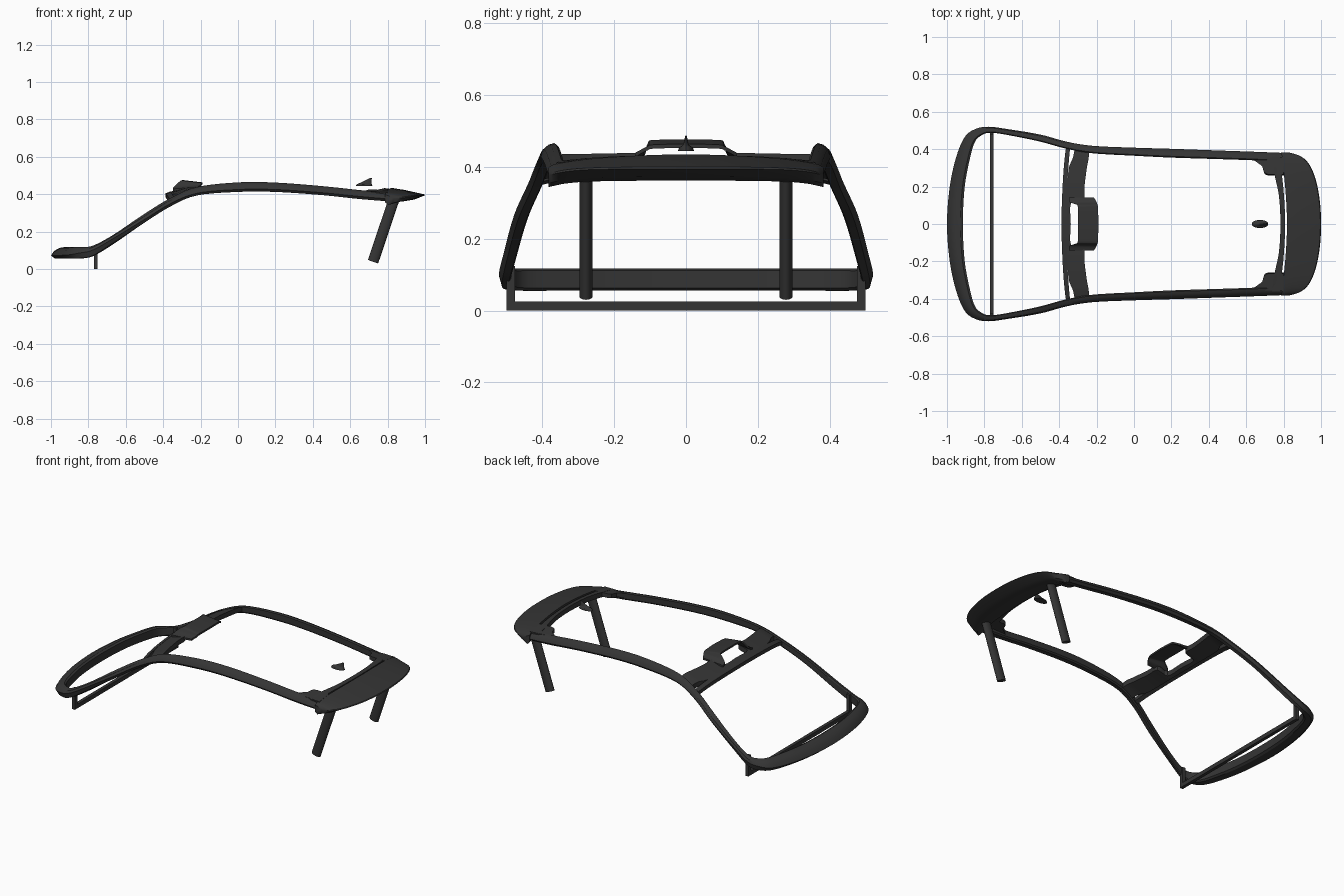
import bpy, bmesh, math
from mathutils import Vector

if "Cube" in bpy.data.objects:
    bpy.data.objects.remove(bpy.data.objects["Cube"])


def make(name, bm):
    bmesh.ops.recalc_face_normals(bm, faces=bm.faces)
    me = bpy.data.meshes.new(name)
    bm.to_mesh(me)
    bm.free()
    ob = bpy.data.objects.new(name, me)
    bpy.context.collection.objects.link(ob)
    bpy.ops.object.select_all(action='DESELECT')
    ob.select_set(True)
    bpy.context.view_layer.objects.active = ob
    bpy.ops.object.shade_smooth_by_angle(angle=math.radians(32))
    return ob


def curve_fit(secs, n):
    # Catmull-Rom interpolation between cross-sections
    out = []
    last = len(secs) - 1
    for i in range(last):
        a, b, c, d = (secs[max(0, min(last, i + k))] for k in (-1, 0, 1, 2))
        for s in range(n):
            t = s / n
            out.append([(q * 2 + (r - p) * t + (p * 2 - q * 5 + r * 4 - w) * t * t
                         + (q * 3 - p - r * 3 + w) * t ** 3) * 0.5
                        for p, q, r, w in zip(a, b, c, d)])
    return out + [secs[-1]]


def loft(name, secs, n=4, mirror=False):
    # Skin a row of cross-sections; mirror extends it across y = 0
    secs = [[Vector(p) for p in s] for s in secs]
    if mirror:
        flip = [[Vector((p.x, -p.y, p.z)) for p in s] for s in secs[:0:-1]]
        secs = flip + secs
    if n > 1:
        secs = curve_fit(secs, n)
    bm = bmesh.new()
    rings = [[bm.verts.new(p) for p in s] for s in secs]
    m = len(rings[0])
    for r, s in zip(rings, rings[1:]):
        for i in range(m):
            j = (i + 1) % m
            bm.faces.new((r[i], r[j], s[j], s[i]))
    bm.faces.new(rings[0])
    bm.faces.new(rings[-1])
    return make(name, bm)


def strip(name, rows, t, n=4):
    # Crosswise plate; rows: y, front x, front z, back x, back z
    return loft(name, [[(xf, y, zf), (xb, y, zb), (xb, y, zb - t), (xf, y, zf - t)]
                       for y, xf, zf, xb, zb in rows], n, True)


def box(name, centre, size):
    bm = bmesh.new()
    bmesh.ops.create_cube(bm, size=1)
    for v in bm.verts:
        v.co = Vector(centre) + Vector(a * b for a, b in zip(v.co, size))
    return make(name, bm)


# Cowl, windscreen pillars and roof rails as one swept frame
# outer x, outer y, inner x, inner y, edge z, top z, bottom z
frame = [
    (-1.0, 0, -.915, 0, .072, .117, .055),
    (-.985, .2, -.905, .2, .072, .117, .055),
    (-.95, .36, -.875, .36, .073, .117, .055),
    (-.905, .465, -.85, .44, .076, .117, .055),
    (-.85, .507, -.815, .474, .085, .117, .058),
    (-.78, .52, -.765, .488, .10, .128, .072),
    (-.68, .508, -.66, .473, .155, .185, .135),
    (-.5, .478, -.5, .44, .265, .295, .248),
    (-.36, .44, -.36, .402, .35, .38, .335),
    (-.22, .418, -.22, .378, .405, .438, .393),
    (0, .408, 0, .365, .425, .463, .412),
    (.2, .402, .2, .355, .425, .462, .412),
    (.45, .393, .45, .347, .408, .443, .395),
    (.65, .386, .65, .34, .388, .422, .374),
    (.80, .38, .80, .33, .375, .408, .362),
]
secs = []
for ox, oy, ix, iy, ze, zt, zb in frame:
    def at(f, z):
        return (ox + (ix - ox) * f, oy + (iy - oy) * f, z)
    secs.append([at(0, ze), at(.2, ze + (zt - ze) * .55), at(.55, zt - .004), at(.85, zt),
                 at(1, zt - .006), at(1, zb + .008), at(.85, zb), at(.25, zb)])
loft("roof_frame", secs, 5, True)

# Windscreen header: thin front strip and wide panel with a centre notch
strip("windscreen_header_strip", [
    (0, -.388, .405, -.362, .414), (.2, -.382, .398, -.357, .408),
    (.34, -.372, .384, -.348, .394), (.42, -.362, .366, -.34, .374)], .022)
strip("front_header", [
    (0, -.364, .412, -.338, .42), (.112, -.361, .41, -.336, .42),
    (.122, -.361, .41, -.27, .437), (.2, -.358, .406, -.265, .437),
    (.3, -.348, .40, -.252, .435), (.35, -.328, .402, -.243, .434),
    (.395, -.318, .395, -.238, .425)], .03)

# Raised hoop over the header
strip("header_hoop", [
    (0, -.30, .476, -.19, .463), (.09, -.30, .474, -.193, .461),
    (.105, -.312, .468, -.196, .457), (.118, -.345, .437, -.2, .451),
    (.142, -.348, .428, -.215, .438)], .011, 3)

# Rear header and corner gussets
strip("rear_header", [
    (0, .783, .432, .808, .43), (.15, .775, .43, .802, .427),
    (.27, .75, .424, .79, .42), (.36, .738, .412, .78, .408)], .03)
for s, side in ((-1, "right"), (1, "left")):
    bm = bmesh.new()
    pts = [(.62, .35), (.65, .335), (.685, .31), (.695, .275), (.715, .265),
           (.80, .265), (.80, .36)]
    face = bm.faces.new([bm.verts.new((x, s * y, .428 - (y - .26) * .12 - (x - .62) * .03))
                         for x, y in pts])
    new = bmesh.ops.extrude_face_region(bm, geom=[face])["geom"]
    bmesh.ops.translate(bm, vec=(0, 0, -.025),
                        verts=[v for v in new if isinstance(v, bmesh.types.BMVert)])
    make("rear_gusset_" + side, bm)

# Rear spoiler: y, front x, rear x, front top z, rear edge z
spoiler = [(0, .818, 1.0, .434, .396), (.1, .815, .996, .432, .396),
           (.2, .808, .981, .427, .395), (.28, .80, .957, .42, .393),
           (.335, .793, .925, .413, .388), (.365, .79, .885, .407, .382),
           (.382, .787, .83, .398, .378)]
secs = []
for y, xf, xr, zf, zr in spoiler:
    w = xr - xf
    secs.append([(xf, y, zf), (xf + w * .4, y, zf - (zf - zr) * .3), (xr - .004, y, zr + .003),
                 (xr, y, zr - .002), (xr - w * .3, y, zr - .024),
                 (xf + w * .35, y, zr - .035), (xf, y, zr - .022)])
loft("rear_spoiler", secs, 4, True)

# Angled oval rear struts
for s, side in ((-1, "right"), (1, "left")):
    secs = []
    for x, z in ((.722, .039), (.832, .366)):
        secs.append([(x + .029 * .948 * math.cos(a), s * .278 + .018 * math.sin(a),
                      z - .029 * .318 * math.cos(a))
                     for a in (math.tau * i / 24 for i in range(24))])
    loft("rear_strut_" + side, secs, 1)

# Front U-shaped support
box("front_support_bar", (-.76, 0, .0125), (.02, .998, .025))
for s, side in ((-1, "right"), (1, "left")):
    box("front_support_post_" + side, (-.76, s * .487, .062), (.02, .024, .124))

# Fin antenna: z, front x, back x, half width
secs = []
for z, x0, x1, w in ((.444, .63, .718, .022), (.453, .635, .716, .019),
                     (.46, .652, .714, .009), (.473, .68, .714, .005), (.486, .704, .716, .002)):
    secs.append([((x0 + x1) / 2 + (x1 - x0) / 2 * math.cos(a), w * math.sin(a), z)
                 for a in (math.tau * i / 20 for i in range(20))])
loft("fin_antenna", secs, 2)

# Dark grey finish on everything
mat = bpy.data.materials.new("dark_trim")
mat.diffuse_color = (.035, .035, .035, 1)
mat.use_nodes = True
mat.node_tree.nodes["Principled BSDF"].inputs["Base Color"].default_value = mat.diffuse_color
for ob in bpy.data.objects:
    ob.data.materials.append(mat)
